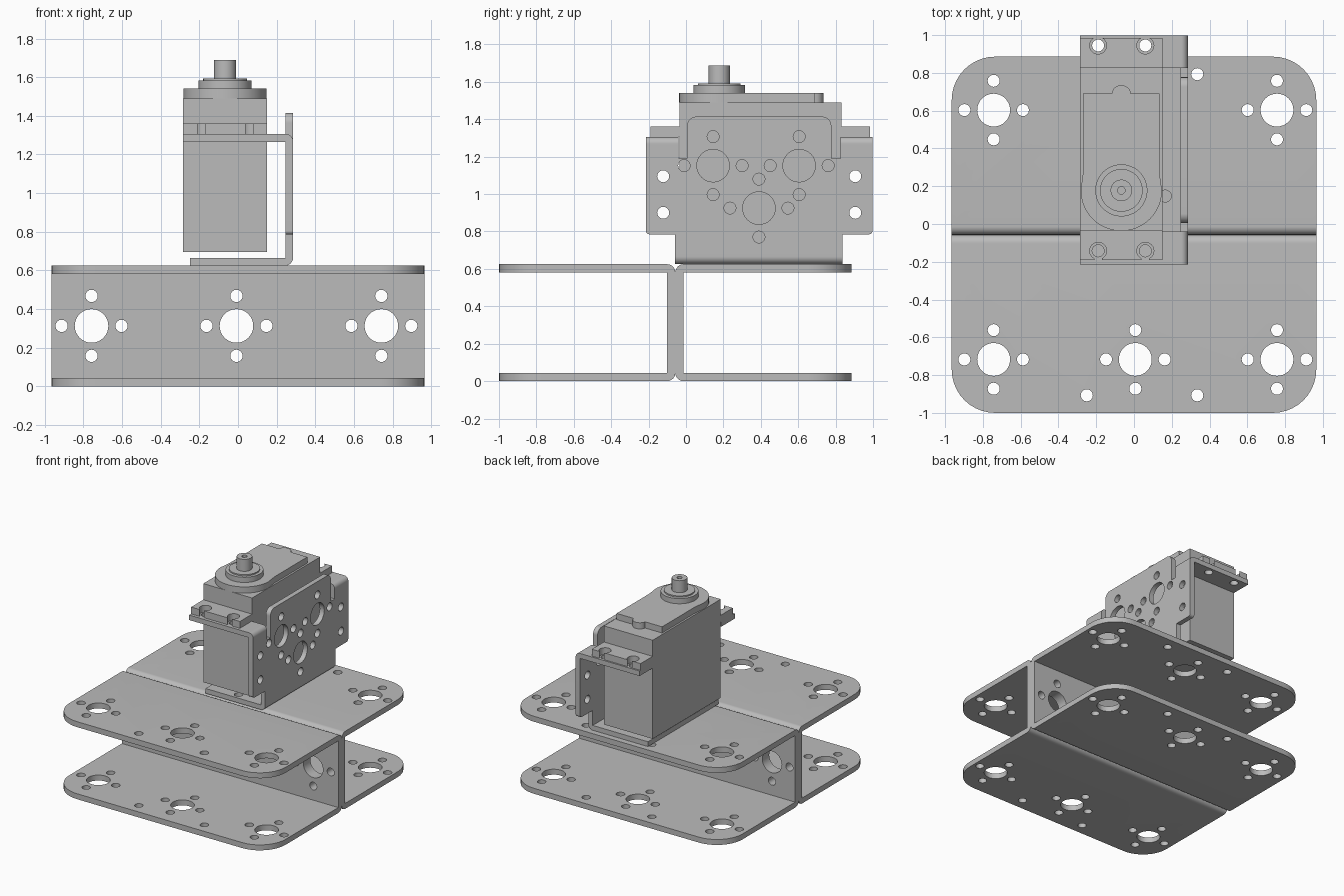
import bpy, bmesh, math
from mathutils import Vector

if "Cube" in bpy.data.objects:
    bpy.data.objects.remove(bpy.data.objects["Cube"])

grey = bpy.data.materials.new("plain_grey")
grey.use_nodes = True
GREY = (0.5, 0.5, 0.5, 1)
grey.diffuse_color = GREY
grey.node_tree.nodes["Principled BSDF"].inputs["Base Color"].default_value = GREY

PLACE = {"x": lambda u, v, w: (w, u, v),
         "y": lambda u, v, w: (u, w, v),
         "z": lambda u, v, w: (u, v, w)}


def fillet(points, steps=8):
    """Outline from (u, v) corners; a third value rounds that corner."""
    out = []
    for i, p in enumerate(points):
        c = Vector(p[:2])
        if len(p) < 3:
            out.append(c)
            continue
        a = (Vector(points[i - 1][:2]) - c).normalized()
        b = (Vector(points[(i + 1) % len(points)][:2]) - c).normalized()
        half = a.angle(b) / 2
        centre = c + (a + b).normalized() * p[2] / math.sin(half)
        start = c + a * p[2] / math.tan(half) - centre
        end = c + b * p[2] / math.tan(half) - centre
        for k in range(steps + 1):
            t = k / steps
            out.append(centre + (start * (1 - t) + end * t).normalized() * p[2])
    return out


def circle(u, v, r, n=32):
    return [Vector((u + r * math.cos(k * math.tau / n), v + r * math.sin(k * math.tau / n)))
            for k in range(n)]


def add_prism(bm, outline, axis, lo, hi):
    rings = [[bm.verts.new(PLACE[axis](p[0], p[1], w)) for p in outline] for w in (lo, hi)]
    bm.faces.new(rings[0])
    bm.faces.new(rings[1])
    n = len(outline)
    for i in range(n):
        j = (i + 1) % n
        bm.faces.new((rings[0][i], rings[0][j], rings[1][j], rings[1][i]))


def make(name, prisms):
    bm = bmesh.new()
    for prism in prisms:
        add_prism(bm, *prism)
    bmesh.ops.recalc_face_normals(bm, faces=bm.faces)
    mesh = bpy.data.meshes.new(name)
    bm.to_mesh(mesh)
    bm.free()
    mesh.materials.append(grey)
    obj = bpy.data.objects.new(name, mesh)
    bpy.context.collection.objects.link(obj)
    return obj


def select(obj):
    bpy.ops.object.select_all(action="DESELECT")
    obj.select_set(True)
    bpy.context.view_layer.objects.active = obj


def cut(obj, outlines, axis, lo, hi):
    cutter = make("cutter", [(o, axis, lo, hi) for o in outlines])
    cutter.hide_render = True
    mod = obj.modifiers.new("holes", "BOOLEAN")
    mod.operation, mod.solver, mod.object = "DIFFERENCE", "EXACT", cutter
    select(obj)
    bpy.ops.object.modifier_apply(modifier=mod.name)
    bpy.data.objects.remove(cutter)


def finish(obj):
    select(obj)
    bpy.ops.object.shade_smooth_by_angle(angle=math.radians(30))


def rect(u0, v0, u1, v1):
    return [(u0, v0), (u1, v0), (u1, v1), (u0, v1)]


BIG, SMALL, PITCH = 0.087, 0.032, 0.155


def hub(u, v):
    """Large hole with four small ones around it."""
    ring = [(PITCH, 0), (-PITCH, 0), (0, PITCH), (0, -PITCH)]
    return [circle(u, v, BIG)] + [circle(u + a, v + b, SMALL, 16) for a, b in ring]


# Two U channels, back to back
MID, WIDE, TALL, GAUGE = -0.057, 0.965, 0.625, 0.044
for name, s in (("front_channel", -1), ("back_channel", 1)):
    tip, inner = MID + s * 0.943, MID + s * GAUGE
    profile = fillet([(tip, 0), (MID, 0, GAUGE), (MID, TALL, GAUGE), (tip, TALL),
                      (tip, TALL - GAUGE), (inner, TALL - GAUGE), (inner, GAUGE), (tip, GAUGE)])
    channel = make(name, [(profile, "x", -WIDE, WIDE)])
    # Rounded outer corners
    bm = bmesh.new()
    bm.from_mesh(channel.data)
    corners = [e for e in bm.edges
               if all(abs(v.co.y - tip) < 1e-4 for v in e.verts)
               and abs(e.verts[0].co.x - e.verts[1].co.x) < 1e-4]
    bmesh.ops.bevel(bm, geom=corners, offset=0.23, segments=10, profile=0.5, affect="EDGES")
    bm.to_mesh(channel.data)
    bm.free()
    flange_holes = [circle(x, MID + s * 0.85, SMALL, 16) for x in (-0.25, 0.335)]
    web_holes = []
    for x in (-0.75, 0, 0.75):
        flange_holes += hub(x + 0.007, MID + s * 0.66)
        web_holes += hub(x - 0.008, TALL / 2)
    cut(channel, flange_holes, "z", -0.1, 0.8)
    cut(channel, web_holes, "y", -0.3, 0.2)
    finish(channel)

# Servo bracket: upright face
X0, X1 = 0.245, 0.285
face = make("bracket_face", [(fillet([
    (-0.06, 0.69), (0.838, 0.69), (0.838, 0.785), (0.998, 0.785, 0.02), (0.998, 1.265),
    (0.825, 1.265), (0.825, 1.19), (0.777, 1.19), (0.777, 1.414, 0.05), (0.005, 1.414, 0.05),
    (0.005, 1.19), (-0.04, 1.19), (-0.04, 1.265), (-0.215, 1.265), (-0.215, 0.785, 0.02),
    (-0.06, 0.785)]), "x", X0, X1)])
face_holes = [circle(y, z, SMALL, 16) for y in (-0.122, 0.905) for z in (0.9, 1.095)]
for y, z in ((0.145, 1.152), (0.605, 1.152), (0.39, 0.925)):
    face_holes += hub(y, z)
cut(face, face_holes, "x", X0 - 0.1, X1 + 0.1)
finish(face)

# Servo bracket: bent foot
foot = make("bracket_foot", [(fillet([
    (-0.248, 0.625), (X1, 0.625, 0.04), (X1, 0.69), (X0, 0.69), (X0, 0.664),
    (-0.248, 0.664)]), "y", -0.06, 0.838)])
cut(foot, hub(0.01, 0.148), "z", 0.55, 0.75)
finish(foot)

# Bracket tabs and slotted servo ears at both ends
EAR_X = (-0.19, 0.06)
for end, tab, ear, hole, outward in (
        ("front", (-0.215, -0.04), (-0.19, -0.033), -0.142, -0.2),
        ("back", (0.825, 0.998), (0.83, 0.985), 0.945, 0.2)):
    part = make(end + "_bracket_tab", [(fillet([
        (-0.285, 1.265), (X1, 1.265), (X1, 1.305, 0.035), (-0.285, 1.305)]), "y", *tab)])
    cut(part, [circle(x, hole, SMALL, 16) for x in EAR_X], "z", 1.2, 1.4)
    finish(part)
    part = make(end + "_servo_ear", [(rect(-0.285, ear[0], 0.15, ear[1]), "z", 1.305, 1.36)])
    cut(part, [circle(x, hole, 0.045, 24) for x in EAR_X], "z", 1.2, 1.4)
    slots = [rect(x - 0.02, min(hole, hole + outward), x + 0.02, max(hole, hole + outward))
             for x in EAR_X]
    cut(part, slots, "z", 1.2, 1.4)
    finish(part)

# Servo case
finish(make("servo_case", [(rect(-0.285, -0.035, 0.15, 0.832), "z", 0.695, 1.49)]))

# Gear cover: round nose, square tail with a small bump
CX, CY, NOSE = -0.067, 0.178, 0.215
cover = [(CX + NOSE * math.cos(math.pi + k * math.pi / 24),
          CY + NOSE * math.sin(math.pi + k * math.pi / 24)) for k in range(25)]
cover += [(0.135, 0.27), (0.135, 0.69)]
cover += [(CX + 0.05 * math.cos(k * math.pi / 12), 0.69 + 0.045 * math.sin(k * math.pi / 12))
          for k in range(13)]
cover += [(-0.27, 0.69), (-0.27, 0.27)]
finish(make("gear_cover", [(cover, "z", 1.49, 1.54)]))

# Output boss, bearing and shaft
for name, r, lo, hi in (("output_boss", 0.138, 1.54, 1.582), ("bearing", 0.113, 1.582, 1.592)):
    finish(make(name, [(circle(CX, CY, r, 48), "z", lo, hi)]))
shaft = make("output_shaft", [(circle(CX, CY, 0.057), "z", 1.592, 1.688)])
cut(shaft, [circle(CX, CY, 0.02, 16)], "z", 1.61, 1.75)
finish(shaft)
